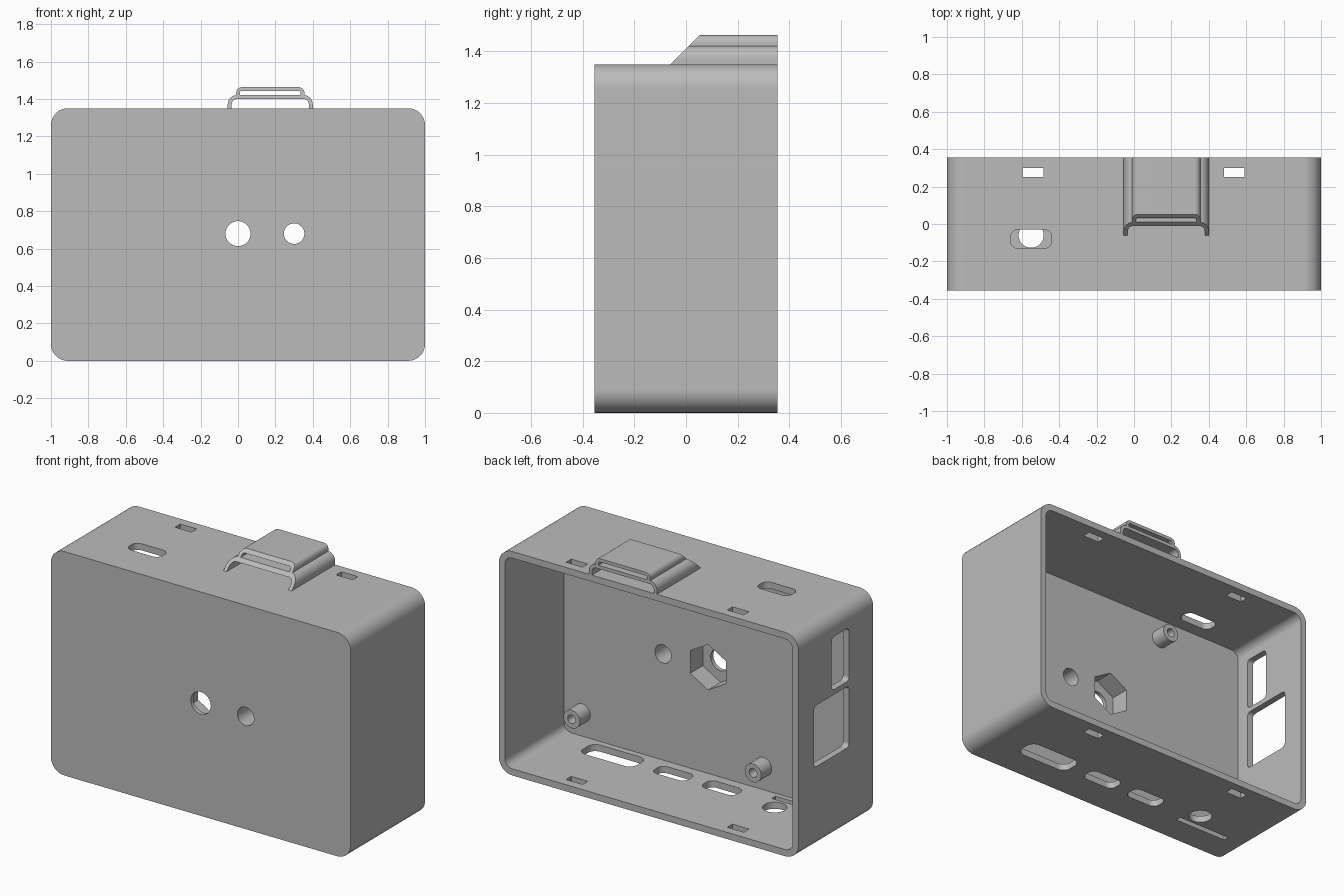
import bpy, bmesh
from math import sin, cos, pi, radians

if "Cube" in bpy.data.objects:
    bpy.data.objects.remove(bpy.data.objects["Cube"])

grey = bpy.data.materials.new("plain_grey")
grey.use_nodes = True
grey.diffuse_color = (0.5, 0.5, 0.5, 1)
grey.node_tree.nodes["Principled BSDF"].inputs["Base Color"].default_value = (0.5, 0.5, 0.5, 1)

WIDTH, DEPTH, HEIGHT, WALL = 2.0, 0.71, 1.35, 0.04
BACK, FRONT, FLOOR = DEPTH / 2, -DEPTH / 2, -0.21


def arc(cx, cy, r, a0, a1, n):
    angles = [radians(a0 + (a1 - a0) * i / n) for i in range(n + 1)]
    return [(cx + r * cos(a), cy + r * sin(a)) for a in angles]


def rounded(x0, x1, y0, y1, r, n=8):
    corners = [(x1 - r, y1 - r), (x0 + r, y1 - r), (x0 + r, y0 + r), (x1 - r, y0 + r)]
    return [p for k, c in enumerate(corners) for p in arc(*c, r, 90 * k, 90 * k + 90, n)]


def circle(cx, cy, r, n=32, turn=0):
    return arc(cx, cy, r, turn, turn + 360, n)[:-1]


def prism(name, outline, axis, a, b):
    """Extrude a flat outline along an axis from a to b."""
    place = {"x": lambda p, h: (h, p[0], p[1]),
             "y": lambda p, h: (p[0], h, p[1]),
             "z": lambda p, h: (p[0], p[1], h)}[axis]
    bm = bmesh.new()
    face = bm.faces.new([bm.verts.new(place(p, a)) for p in outline])
    top = bmesh.ops.extrude_face_region(bm, geom=[face])["geom"]
    shift = place((0, 0), b - a)
    bmesh.ops.translate(bm, vec=shift, verts=[g for g in top if isinstance(g, bmesh.types.BMVert)])
    bmesh.ops.recalc_face_normals(bm, faces=bm.faces)
    mesh = bpy.data.meshes.new(name)
    bm.to_mesh(mesh)
    bm.free()
    obj = bpy.data.objects.new(name, mesh)
    mesh.materials.append(grey)
    bpy.context.collection.objects.link(obj)
    return obj


def activate(obj):
    bpy.ops.object.select_all(action="DESELECT")
    obj.select_set(True)
    bpy.context.view_layer.objects.active = obj


def cut(obj, outline, axis, a, b):
    cutter = prism("cutter", outline, axis, a, b)
    cutter.hide_render = True
    mod = obj.modifiers.new("cut", "BOOLEAN")
    mod.operation, mod.solver, mod.object = "DIFFERENCE", "EXACT", cutter
    activate(obj)
    bpy.ops.object.modifier_apply(modifier=mod.name)
    bpy.data.objects.remove(cutter)


def finish(obj):
    activate(obj)
    bpy.ops.object.shade_smooth_by_angle(angle=radians(30))
    mod = obj.modifiers.new("even_normals", "WEIGHTED_NORMAL")
    mod.keep_sharp = True


# Case: thick front plate, thin walls, open back
case = prism("case", rounded(-1, 1, 0, HEIGHT, 0.09), "y", FRONT, BACK)
cut(case, rounded(-1 + WALL, 1 - WALL, WALL, HEIGHT - WALL, 0.05), "y", FLOOR, BACK + 0.1)

# Front plate: nut pocket, its bolt hole, and a smaller hole
cut(case, circle(0, 0.68, 0.137, 6, 90), "y", -0.33, FLOOR + 0.05)
for x, r in ((0, 0.067), (0.3, 0.055)):
    cut(case, circle(x, 0.68, r), "y", FRONT - 0.1, FLOOR + 0.05)

# Lid catch slots through top and bottom walls
for x in (-0.54, 0.535):
    cut(case, rounded(x - 0.055, x + 0.055, 0.25, 0.3, 0.001, 1), "z", -0.1, HEIGHT + 0.1)

# Top port
cut(case, rounded(-0.66, -0.44, -0.13, -0.03, 0.04), "z", HEIGHT - 0.1, HEIGHT + 0.1)

# Bottom ports, round hole and card slot
for x, hx, hy, r in ((0.56, 0.18, 0.072, 0.05), (0.155, 0.113, 0.053, 0.04), (-0.17, 0.113, 0.053, 0.04)):
    cut(case, rounded(x - hx, x + hx, -0.1 - hy, -0.1 + hy, r), "z", -0.1, 0.1)
cut(case, circle(-0.55, -0.06, 0.067), "z", -0.1, 0.1)
cut(case, rounded(-0.83, -0.47, -0.18, -0.145, 0.001, 1), "z", -0.1, 0.1)

# Side windows
for y1, z0, z1 in ((0.04, 0.9, 1.22), (0.21, 0.5, 0.87)):
    cut(case, rounded(-0.125, y1, z0, z1, 0.025, 5), "x", -1.1, -0.9)
finish(case)

# Board mounting pegs
for x, side in ((0.84, "left"), (-0.37, "right")):
    for z, level in ((0.18, "lower"), (1.18, "upper")):
        peg = prism(f"{level}_{side}_peg", circle(x, z, 0.055), "y", FLOOR - 0.01, -0.11)
        cut(peg, circle(x, z, 0.026), "y", FLOOR, 0)
        finish(peg)


# Clip: two stacked arches with a slanted front end
def arch(name, x0, x1, z0, z1, t, r):
    def half_round(i, rad):
        return ([(x1 - i, z0)] + arc(x1 - i - rad, z1 - i - rad, rad, 0, 90, 6)
                + arc(x0 + i + rad, z1 - i - rad, rad, 90, 180, 6) + [(x0 + i, z0)])
    obj = prism(name, half_round(0, r) + half_round(t, r - t)[::-1], "y", 0, BACK)
    for v in obj.data.vertices:
        if v.co.y < 0.1:
            v.co.y = v.co.z - 1.411
    finish(obj)


arch("clip_lower_arch", -0.055, 0.4, HEIGHT - 0.001, 1.421, 0.021, 0.05)
arch("clip_upper_arch", -0.01, 0.355, 1.415, 1.463, 0.02, 0.03)
